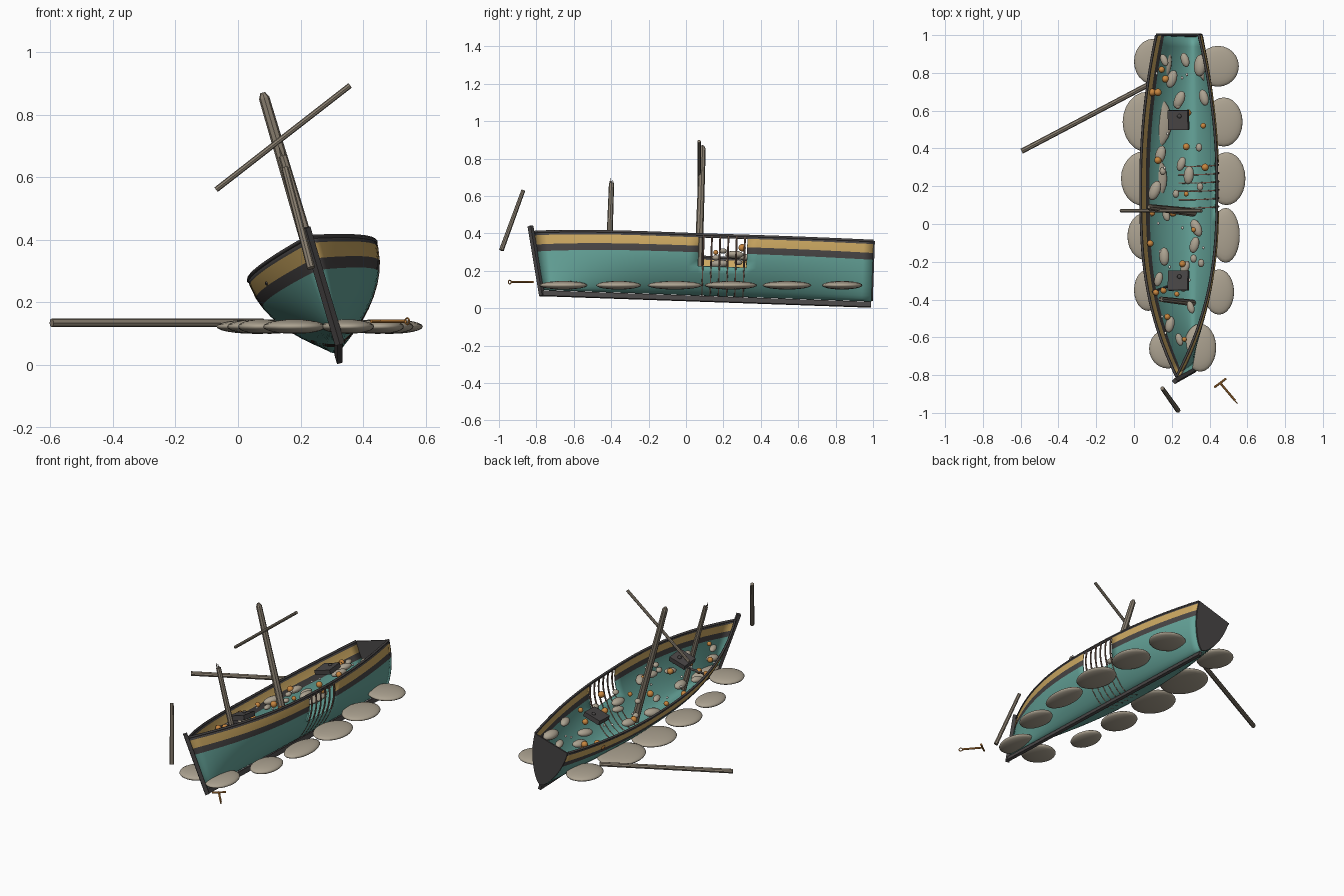
import bpy, bmesh, math, random
from math import radians, sin, pi
from mathutils import Matrix, Vector

if "Cube" in bpy.data.objects:
    bpy.data.objects.remove(bpy.data.objects["Cube"])
random.seed(4)


def material(name, color):
    m = bpy.data.materials.new(name)
    m.use_nodes = True
    m.diffuse_color = (*color, 1)
    m.node_tree.nodes["Principled BSDF"].inputs["Base Color"].default_value = (*color, 1)
    return m


TEAL = material("teal planking", (.13, .37, .32))
DARK = material("dark timber", (.065, .06, .06))
GOLD = material("ochre stripe", (.6, .39, .12))
WOOD = material("weathered wood", (.25, .21, .16))
STONE = material("sandy stone", (.41, .36, .28))
ORANGE = material("orange coral", (.58, .24, .05))
RUST = material("rusty rib", (.2, .12, .09))
WHITE = material("pale shell", (.8, .77, .7))

# The wreck lies rolled over to one side with its bow slightly raised
SHIP = (Matrix.Translation((.325, 0, .04)) @ Matrix.Rotation(radians(-2), 4, 'X')
        @ Matrix.Rotation(radians(-16.5), 4, 'Y'))
WORLD = Matrix.Identity(4)


def finish(name, bm, mats, frame=WORLD, smooth=False):
    bmesh.ops.recalc_face_normals(bm, faces=bm.faces)
    me = bpy.data.meshes.new(name)
    bm.to_mesh(me)
    bm.free()
    for m in mats:
        me.materials.append(m)
    ob = bpy.data.objects.new(name, me)
    bpy.context.collection.objects.link(ob)
    ob.matrix_world = frame
    for p in me.polygons:
        p.use_smooth = smooth
    return ob


def bar(name, a, b, r1, r2, mat, frame=WORLD, sides=8):
    a, b = Vector(a), Vector(b)
    bm = bmesh.new()
    turn = (b - a).to_track_quat('Z', 'Y').to_matrix().to_4x4()
    bmesh.ops.create_cone(bm, cap_ends=True, segments=sides, radius1=r1, radius2=r2,
                          depth=(b - a).length, matrix=Matrix.Translation((a + b) / 2) @ turn)
    return finish(name, bm, [mat], frame)


def box(name, center, size, mat, frame=WORLD, tilt=0):
    bm = bmesh.new()
    bmesh.ops.create_cube(bm, size=1, matrix=Matrix.Translation(center)
                          @ Matrix.Rotation(tilt, 4, 'X') @ Matrix.Diagonal((*size, 1)))
    return finish(name, bm, [mat], frame)


def blob(name, center, radii, mat, frame=WORLD, spin=0, detail=10):
    bm = bmesh.new()
    bmesh.ops.create_uvsphere(bm, u_segments=detail * 2, v_segments=detail, radius=1,
                              matrix=Matrix.Translation(center) @ Matrix.Rotation(spin, 4, 'Z')
                              @ Matrix.Diagonal((*radii, 1)))
    return finish(name, bm, [mat], frame, True)


# Hull surface: s runs bow to stern, t runs keel to rim, side is -1 or 1
def beam(s):
    if s < .55:
        return .211 * (1 - (1 - s / .55) ** 2.8)
    return .211 * (1 - .445 * ((s - .55) / .45) ** 2)


def rim(s):
    return .31 + (.045 if s < .5 else .025) * (2 * s - 1) ** 2


def hull_point(s, t, side):
    u = side * beam(s) * sin(t * pi / 2) ** .65
    return Vector((u, -.77 + 1.76 * s - .05 * t * (1 - s) ** 6, .035 + (rim(s) - .035) * t))


ROWS = [0, .03, .07, .13, .21, .31, .42, .54, .66, .78, .94, 1]
COLS = 34
bm = bmesh.new()
for side in (-1, 1):
    grid = [[bm.verts.new(hull_point(i / COLS, t, side)) for t in ROWS] for i in range(COLS + 1)]
    for i in range(COLS):
        for j in range(len(ROWS) - 1):
            t = (ROWS[j] + ROWS[j + 1]) / 2
            if side > 0 and 16 <= i < 21 and .42 < t < .94:
                continue  # breach in the planking
            f = bm.faces.new((grid[i][j], grid[i + 1][j], grid[i + 1][j + 1], grid[i][j + 1]))
            f.material_index = 2 if .78 < t < .94 else 1 if t > .66 else 0
bmesh.ops.remove_doubles(bm, verts=bm.verts, dist=.0005)
hull = finish("hull", bm, [TEAL, DARK, GOLD], SHIP, True)
shell = hull.modifiers.new("thickness", 'SOLIDIFY')
shell.thickness = .006
shell.offset = 0

# Flat stern board
bm = bmesh.new()
edge = [hull_point(1, t, 1) for t in ROWS] + [hull_point(1, t, -1) for t in reversed(ROWS[1:])]
face = bm.faces.new([bm.verts.new(p) for p in edge])
top = bmesh.ops.extrude_face_region(bm, geom=[face])["geom"]
bmesh.ops.translate(bm, verts=[v for v in top if isinstance(v, bmesh.types.BMVert)], vec=(0, .008, 0))
finish("stern_board", bm, [DARK], SHIP)

# Keel, stem and gunwales
box("keel", (0, .11, .014), (.018, 1.76, .028), DARK, SHIP)
bar("stem_post", (0, -.77, 0), (0, -.845, .385), .016, .016, DARK, SHIP, 4)
for side, label in ((-1, "right"), (1, "left")):
    curve = bpy.data.curves.new(label + "_gunwale", 'CURVE')
    curve.dimensions = '3D'
    curve.bevel_depth = .007
    curve.bevel_resolution = 1
    line = curve.splines.new('POLY')
    line.points.add(COLS)
    for i, p in enumerate(line.points):
        p.co = (*hull_point(i / COLS, 1, side), 1)
    curve.materials.append(DARK)
    ob = bpy.data.objects.new(label + "_gunwale", curve)
    bpy.context.collection.objects.link(ob)
    ob.matrix_world = SHIP

# Exposed ribs at the breach
for k in range(6):
    s = .485 + .025 * k
    curve = bpy.data.curves.new("rib", 'CURVE')
    curve.dimensions = '3D'
    curve.bevel_depth = .005
    curve.bevel_resolution = 1
    path = [hull_point(s, t, -1) for t in (.13, .03)] + [hull_point(s, t, 1) for t in ROWS]
    line = curve.splines.new('POLY')
    line.points.add(len(path) - 1)
    for p, q in zip(line.points, path):
        p.co = (*q, 1)
    curve.materials.append(RUST)
    ob = bpy.data.objects.new("rib", curve)
    bpy.context.collection.objects.link(ob)
    ob.matrix_world = SHIP

# Masts, yard and loose spars
bar("main_mast", (0, .06, .05), (0, .06, .85), .023, .017, WOOD, SHIP)
bar("main_mast_tip", (0, .06, .85), (0, .06, .868), .017, .008, WOOD, SHIP)
bar("fore_mast", (0, -.42, .05), (0, -.42, .64), .018, .014, WOOD, SHIP)
for k in range(3):
    a = k * 2 * pi / 3
    x, y = .008 * math.cos(a), .008 * sin(a)
    bar("fore_mast_splinter", (x, y - .42, .63), (x, y - .42, .65 + .01 * k), .006, .001, WOOD, SHIP, 5)
bar("hanging_yard", (-.07, .07, .56), (.358, .07, .893), .009, .009, WOOD)
bar("fallen_spar", (.08, .74, .135), (-.595, .385, .135), .014, .014, WOOD)
bar("broken_bowsprit", (.15, -.87, .63), (.233, -.987, .31), .011, .013, WOOD)

# Hatch boxes
for y, tilt in ((.54, .1), (-.31, -.08)):
    box("hatch", (0, y, .315), (.11, .105, .028), DARK, SHIP, tilt)
    blob("hatch_knob", (.01, y + .02, .333), (.012, .012, .008), DARK, SHIP, 0, 5)

# Flat boulders around the hull: x, y, half width, half length
BOULDERS = [(.1, .86, .1, .12), (.07, .54, .13, .16), (.053, .24, .122, .145), (.06, -.065, .095, .125),
            (.075, -.35, .075, .11), (.18, -.66, .1, .105), (.445, .835, .11, .108), (.475, .54, .1, .13),
            (.49, .24, .1, .14), (.485, -.06, .075, .145), (.45, -.36, .08, .12), (.35, -.655, .085, .127)]
for x, y, rx, ry in BOULDERS:
    blob("boulder", (x, y, .123), (rx, ry, .023), STONE, WORLD, 0, 12)

# Rubble, coral and shells inside; x and y are ground positions
LEVEL = .255


def aboard(x, y, h=0):
    return ((x - .325 + .284 * LEVEL) / .958, y, LEVEL + h)


RUBBLE = [(.14, .36, .05), (.11, .17, .055), (.29, .25, .05), (.25, .31, .04), (.24, .65, .05),
          (.35, .83, .06), (.16, .86, .035), (.27, .86, .04), (.37, .66, .045), (.32, -.12, .045),
          (.16, -.18, .05), (.19, -.54, .045), (.2, .76, .05), (.27, -.24, .04), (.13, -.3, .04),
          (.33, -.03, .05), (.3, -.45, .035), (.24, -.62, .035), (.17, .04, .035)]
for x, y, r in RUBBLE:
    blob("rubble", aboard(x, y), (r * .55, r, r * .4), STONE, SHIP, random.uniform(-.5, .5), 7)
CORAL = [(.32, -.04), (.37, .51), (.29, .58), (.28, .4), (.13, .33), (.38, .29), (.28, .15), (.09, -.11),
         (.26, -.22), (.12, -.37), (.23, -.38), (.18, -.5), (.27, -.62), (.13, .69), (.17, .76), (.15, .81),
         (.1, .05), (.1, .69), (.16, -.36), (.21, .05)]
for x, y in CORAL:
    r = random.uniform(.013, .021)
    blob("coral", aboard(x, y, .012), (r, r, r), ORANGE, SHIP, 0, 6)
for k in range(24):
    y = random.uniform(-.65, .85)
    x = .23 + random.uniform(-.7, .7) * beam((y + .77) / 1.76)
    if k % 3:
        blob("shell", aboard(x, y, .01), (.007, .009, .006), WHITE, SHIP, 0, 4)
    else:
        blob("pebble", aboard(x, y), (.018, .022, .014), STONE, SHIP, 0, 6)
for k in range(4):
    x, y, z = aboard(.12 + .03 * k, -.37 + .01 * k, .01)
    bar("broken_plank", (x - .03, y, z), (x + .03, y + .02, z + .01), .006, .006, DARK, SHIP, 4)

# Lost anchor by the bow
bar("anchor_shank", (.535, -.935, .14), (.455, -.84, .14), .006, .006, ORANGE)
bar("anchor_arms", (.425, -.865, .14), (.488, -.818, .14), .006, .006, ORANGE)
bpy.ops.mesh.primitive_torus_add(major_radius=.01, minor_radius=.003, major_segments=16, minor_segments=6,
                                 location=(.54, -.942, .14), rotation=(pi / 2, 0, radians(-50)))
ring = bpy.context.object
ring.name = "anchor_ring"
ring.data.materials.append(ORANGE)
